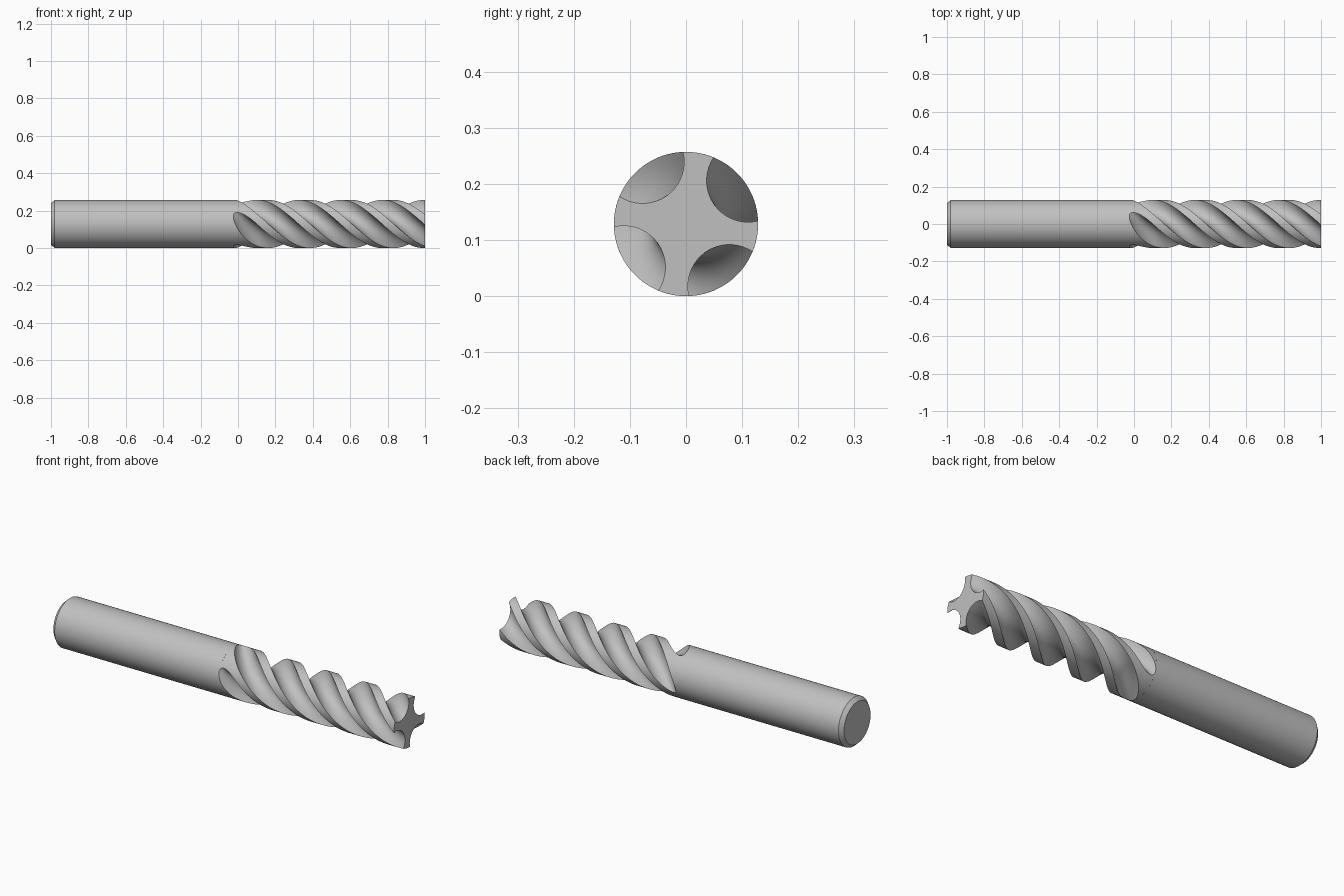
import bpy, bmesh
from math import sin, cos, acos, pi, radians, atan2
from mathutils import Vector

if "Cube" in bpy.data.objects:
    bpy.data.objects.remove(bpy.data.objects["Cube"])

RADIUS = 0.1285          # tool radius
FLUTE = 0.074            # radius of the round flute cut
DEPTH = 0.135            # flute centre distance from the axis
START, RAMP = -0.025, 0.13   # flute run-out position and length
TURN = radians(403)      # twist per unit length
ARC, LAND = 18, 10       # segments per flute and per land

steel = bpy.data.materials.new("steel grey")
steel.use_nodes = True
steel.diffuse_color = (0.53, 0.53, 0.53, 1)
steel.node_tree.nodes["Principled BSDF"].inputs["Base Color"].default_value = (0.53, 0.53, 0.53, 1)


def section(x):
    """Outline of the four-fluted cross-section at x."""
    u = min((x - START) / RAMP, 1)
    c = DEPTH + (RADIUS + FLUTE - 0.0005 - DEPTH) * (1 - u) ** 2
    beta = acos((c * c + FLUTE ** 2 - RADIUS ** 2) / (2 * c * FLUTE))
    half = atan2(FLUTE * sin(beta), c - FLUTE * cos(beta))
    base = radians(35) + TURN * (x - 1)
    pts = []
    for k in range(4):
        mid = base + k * pi / 2
        for i in range(ARC + 1):
            t = beta * (2 * i / ARC - 1)
            a, b = c - FLUTE * cos(t), FLUTE * sin(t)
            pts.append((a * cos(mid) - b * sin(mid), a * sin(mid) + b * cos(mid)))
        for i in range(1, LAND):
            t = mid + half + (pi / 2 - 2 * half) * i / LAND
            pts.append((RADIUS * cos(t), RADIUS * sin(t)))
    return pts


def circle(r, n=96):
    return [(r * cos(2 * pi * i / n), r * sin(2 * pi * i / n)) for i in range(n)]


def loft(name, rows, cap_first=False, cap_last=False):
    """Skin a list of (x, outline) rows along the tool axis."""
    bm = bmesh.new()
    rings = [[bm.verts.new((x, y, z + RADIUS)) for y, z in pts] for x, pts in rows]
    for r0, r1 in zip(rings, rings[1:]):
        n = len(r0)
        for i in range(n):
            j = (i + 1) % n
            bm.faces.new((r0[i], r0[j], r1[j], r1[i]))
    if cap_first:
        bm.faces.new(rings[0][::-1])
    if cap_last:
        bm.faces.new(rings[-1])
    mesh = bpy.data.meshes.new(name)
    bm.to_mesh(mesh)
    bm.free()
    mesh.materials.append(steel)
    obj = bpy.data.objects.new(name, mesh)
    bpy.context.collection.objects.link(obj)
    # Outward faces: the first side quad must point away from the axis
    face = mesh.polygons[ARC + LAND // 2]
    if face.normal.dot(face.center - Vector((face.center.x, 0, RADIUS))) < 0:
        mesh.flip_normals()
    bpy.ops.object.select_all(action='DESELECT')
    obj.select_set(True)
    bpy.context.view_layer.objects.active = obj
    bpy.ops.object.shade_smooth_by_angle(angle=radians(28))
    return obj


# Plain shank with a chamfered back end
loft("shank", [(-1, circle(RADIUS - 0.018)), (-0.98, circle(RADIUS)),
               (START, circle(RADIUS))], cap_first=True)

# Helical fluted cutter, with finer rows in the run-out
rows = [START + RAMP * (i / 30) ** 1.5 for i in range(30)]
rows += [START + RAMP + (1 - START - RAMP) * i / 170 for i in range(171)]
loft("fluted_cutter", [(x, section(x)) for x in rows], cap_last=True)
